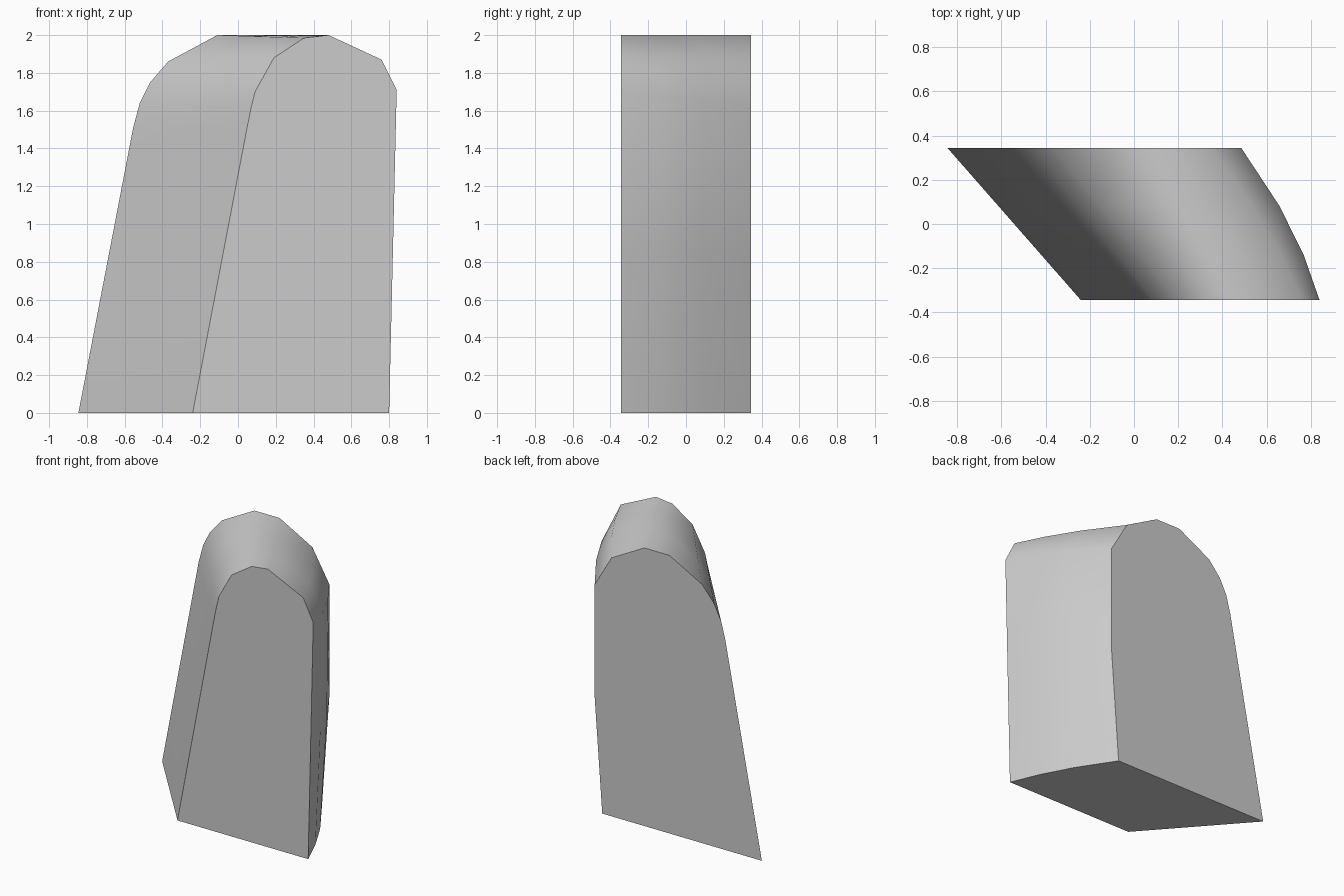
import bpy
import bmesh
import math
from mathutils import Vector

default_cube = bpy.data.objects.get("Cube")
if default_cube:
    bpy.data.objects.remove(default_cube, do_unlink=True)

# Matching (x, z) profiles for the two flat ends
FRONT = [(-.24, 0), (.05, 1.52), (.07, 1.62), (.09, 1.70), (.19, 1.88), (.35, 1.985),
         (.48, 2), (.76, 1.87), (.84, 1.71), (.82, .85), (.80, 0)]
BACK = [(-.845, 0), (-.555, 1.51), (-.52, 1.64), (-.465, 1.75), (-.37, 1.86), (-.11, 2),
        (.09, 2), (.35, 1.86), (.485, 1.63), (.485, .82), (.425, 0)]
HALF_DEPTH = .345
BULGE = {7: .03, 8: .04, 9: .04, 10: .03}   # outward bow of the right wall


def station(bm, t):
    """One ring of the loft, t running from front to back."""
    bow = 4 * t * (1 - t)
    ring = []
    for i, (f, b) in enumerate(zip(FRONT, BACK)):
        p = Vector(f).lerp(Vector(b), t)
        y = HALF_DEPTH * (2 * t - 1)
        ring.append(bm.verts.new((p.x + bow * BULGE.get(i, 0), y, p.y)))
    return ring


# Slanted, round-topped block lofted between the two ends
bm = bmesh.new()
rings = [station(bm, t) for t in (0, .3, .62, 1)]
for r0, r1 in zip(rings, rings[1:]):
    for i in range(len(r0)):
        j = (i + 1) % len(r0)
        bm.faces.new((r0[i], r0[j], r1[j], r1[i]))
bm.faces.new(rings[0])
bm.faces.new(rings[-1])
bmesh.ops.recalc_face_normals(bm, faces=bm.faces)
mesh = bpy.data.meshes.new("slanted_block")
bm.to_mesh(mesh)
bm.free()
block = bpy.data.objects.new("slanted_block", mesh)
bpy.context.collection.objects.link(block)

# Plain grey surface
grey = bpy.data.materials.new("light_grey")
grey.use_nodes = True
colour = (.6, .6, .6, 1)
grey.diffuse_color = colour
grey.node_tree.nodes["Principled BSDF"].inputs["Base Color"].default_value = colour
mesh.materials.append(grey)

# Smooth crown, crisp ends and base
bpy.ops.object.select_all(action="DESELECT")
block.select_set(True)
bpy.context.view_layer.objects.active = block
bpy.ops.object.shade_smooth_by_angle(angle=math.radians(45))
